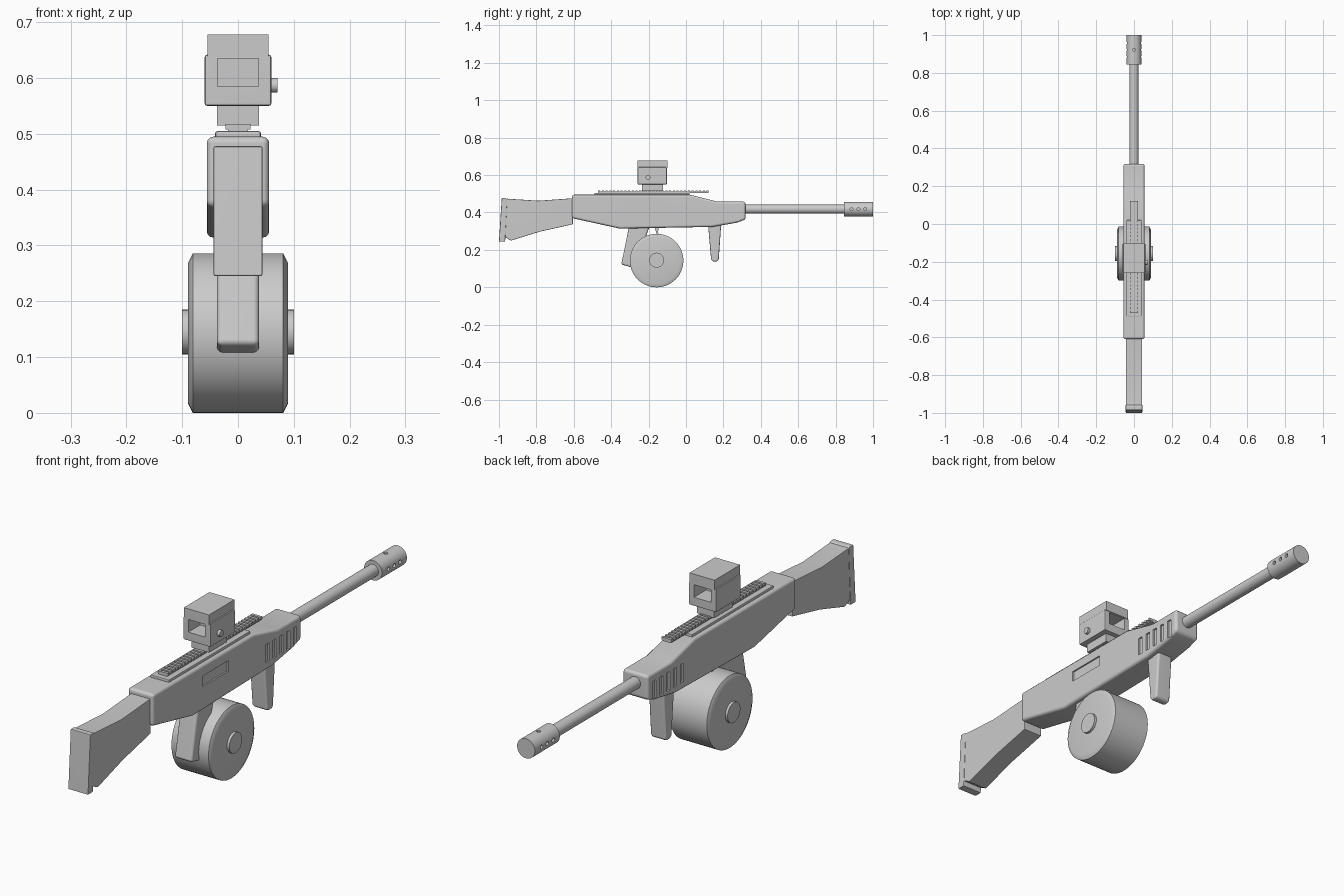
import bpy, bmesh, math
from mathutils import Matrix, Vector

if "Cube" in bpy.data.objects:
    bpy.data.objects.remove(bpy.data.objects["Cube"])

grey = bpy.data.materials.new("plain_grey")
grey.diffuse_color = (0.6, 0.6, 0.6, 1)
grey.use_nodes = True
grey.node_tree.nodes["Principled BSDF"].inputs["Base Color"].default_value = grey.diffuse_color


def add_box(bm, x, y, z):
    """Add a box spanning the given (min, max) ranges."""
    size = [r[1] - r[0] for r in (x, y, z)]
    mid = Vector([(r[0] + r[1]) / 2 for r in (x, y, z)])
    bmesh.ops.create_cube(bm, size=1, matrix=Matrix.Translation(mid) @ Matrix.Diagonal((*size, 1)))


def add_rod(bm, axis, centre, radius, length, sides=32):
    """Add a cylinder along the x, y or z axis."""
    turn = {'x': Matrix.Rotation(math.pi / 2, 4, 'Y'),
            'y': Matrix.Rotation(math.pi / 2, 4, 'X'), 'z': Matrix()}[axis]
    bmesh.ops.create_cone(bm, cap_ends=True, segments=sides, radius1=radius, radius2=radius,
                          depth=length, matrix=Matrix.Translation(centre) @ turn)


def add_prism(bm, profile, half_width):
    """Extrude a (y, z) outline symmetrically across x."""
    face = bm.faces.new([bm.verts.new((-half_width, y, z)) for y, z in profile])
    new = bmesh.ops.extrude_face_region(bm, geom=[face])["geom"]
    verts = [v for v in new if isinstance(v, bmesh.types.BMVert)]
    bmesh.ops.translate(bm, verts=verts, vec=(2 * half_width, 0, 0))
    bmesh.ops.recalc_face_normals(bm, faces=bm.faces)


def to_object(name, bm):
    mesh = bpy.data.meshes.new(name)
    bm.to_mesh(mesh)
    bm.free()
    mesh.materials.append(grey)
    ob = bpy.data.objects.new(name, mesh)
    bpy.context.collection.objects.link(ob)
    return ob


def finish(name, bm, bevel=0, segments=3, cutter=None):
    """Bevel, cut and smooth a part."""
    ob = to_object(name, bm)
    bpy.ops.object.select_all(action='DESELECT')
    bpy.context.view_layer.objects.active = ob
    ob.select_set(True)
    if bevel:
        mod = ob.modifiers.new("bevel", 'BEVEL')
        mod.width, mod.segments = bevel, segments
        mod.limit_method, mod.angle_limit = 'ANGLE', math.radians(35)
        bpy.ops.object.modifier_apply(modifier=mod.name)
    if cutter:
        tool = to_object(name + "_cutter", cutter)
        tool.hide_render = True
        mod = ob.modifiers.new("cut", 'BOOLEAN')
        mod.operation, mod.solver, mod.object = 'DIFFERENCE', 'EXACT', tool
        bpy.ops.object.modifier_apply(modifier=mod.name)
        bpy.data.objects.remove(tool)
    bpy.ops.object.shade_smooth_by_angle(angle=math.radians(35))
    mod = ob.modifiers.new("normals", 'WEIGHTED_NORMAL')
    mod.keep_sharp = True
    return ob


def prism(name, profile, half_width, bevel=0, segments=3, cutter=None):
    bm = bmesh.new()
    add_prism(bm, profile, half_width)
    return finish(name, bm, bevel, segments, cutter)


def box(name, x, y, z, bevel=0, segments=3, cutter=None):
    bm = bmesh.new()
    add_box(bm, x, y, z)
    return finish(name, bm, bevel, segments, cutter)


def rod(name, axis, centre, radius, length, sides=32, bevel=0, segments=2, cutter=None):
    bm = bmesh.new()
    add_rod(bm, axis, centre, radius, length, sides)
    return finish(name, bm, bevel, segments, cutter)


# Receiver with five vents per side and a side port on the right
cuts = bmesh.new()
for side in (-1, 1):
    for i in range(5):
        y = 0.105 + i * 0.043
        xs = sorted((side * 0.049, side * 0.08))
        add_box(cuts, xs, (y - 0.010, y + 0.010), (0.352, 0.425))
add_box(cuts, (0.050, 0.08), (-0.30, -0.14), (0.41, 0.452))
prism("receiver", [(-0.61, 0.495), (0.02, 0.495), (0.17, 0.458), (0.318, 0.458), (0.318, 0.362),
                   (0.27, 0.345), (0.14, 0.323), (-0.355, 0.314), (-0.61, 0.37)],
      0.056, 0.012, 3, cuts)

# Shoulder stock and butt pad
prism("stock", [(-0.96, 0.474), (-0.79, 0.463), (-0.605, 0.476), (-0.605, 0.337),
                (-0.78, 0.298), (-0.935, 0.250), (-0.968, 0.268)], 0.042, 0.003, 2)
prism("butt_pad", [(-1.0, 0.245), (-0.967, 0.245), (-0.955, 0.470), (-0.963, 0.478),
                   (-0.985, 0.478)], 0.044, 0.004, 2)

# Barrel and muzzle with small vent holes
rod("barrel", 'y', (0, 0.59, 0.418), 0.024, 0.56)
holes = bmesh.new()
for y in (0.885, 0.922, 0.958):
    for side in (-1, 1):
        add_rod(holes, 'x', (side * 0.042, y, 0.418), 0.008, 0.03, 12)
add_rod(holes, 'z', (0, 0.922, 0.46), 0.008, 0.03, 12)
rod("muzzle", 'y', (0, 0.922, 0.418), 0.039, 0.156, 40, cutter=holes)

# Drum magazine made from a lathed chamfered outline, plus its hub
bm = bmesh.new()
outline = [(-0.09, 0), (-0.09, 0.125), (-0.081, 0.143), (0.081, 0.143), (0.09, 0.125), (0.09, 0)]
ring = [bm.verts.new((x, -0.157, 0.143 + r)) for x, r in outline]
edges = [bm.edges.new(pair) for pair in zip(ring, ring[1:])]
bmesh.ops.spin(bm, geom=ring + edges, cent=(0, -0.157, 0.143), axis=(1, 0, 0),
               angle=2 * math.pi, steps=64)
bmesh.ops.remove_doubles(bm, verts=bm.verts, dist=0.0001)
bmesh.ops.recalc_face_normals(bm, faces=bm.faces)
finish("drum_magazine", bm)
rod("drum_hub", 'x', (0, -0.157, 0.145), 0.04, 0.2)

# Grips and trigger
prism("rear_grip", [(-0.305, 0.325), (-0.195, 0.325), (-0.272, 0.102), (-0.346, 0.122)],
      0.038, 0.010, 3)
prism("front_grip", [(0.118, 0.335), (0.188, 0.335), (0.175, 0.150), (0.168, 0.138),
                     (0.143, 0.138), (0.134, 0.150)], 0.034, 0.008, 3)
prism("trigger", [(-0.168, 0.32), (-0.145, 0.32), (-0.150, 0.295), (-0.143, 0.272),
                  (-0.153, 0.274), (-0.160, 0.295)], 0.010)

# Top rail: base plate, strip and repeated teeth
box("rail_base", (-0.041, 0.041), (-0.49, 0.02), (0.49, 0.505), 0.004, 2)
box("rail_strip", (-0.018, 0.018), (-0.47, 0.12), (0.503, 0.511))
bm = bmesh.new()
for i in range(30):
    y = -0.47 + i * 0.02
    add_box(bm, (-0.022, 0.022), (y, y + 0.011), (0.508, 0.518))
finish("rail_teeth", bm)

# Optical sight: mount, windowed housing, hood, pane and knob
box("sight_mount", (-0.038, 0.038), (-0.235, -0.122), (0.515, 0.555))
window = bmesh.new()
add_box(window, (-0.037, 0.037), (-0.4, 0.1), (0.585, 0.635))
box("sight_housing", (-0.06, 0.06), (-0.258, -0.102), (0.55, 0.642), 0.005, 2, window)
box("sight_hood", (-0.055, 0.055), (-0.26, -0.10), (0.638, 0.678))
box("sight_pane", (-0.038, 0.038), (-0.184, -0.178), (0.583, 0.637))
rod("sight_knob", 'x', (0.06, -0.203, 0.587), 0.013, 0.022, 24)
